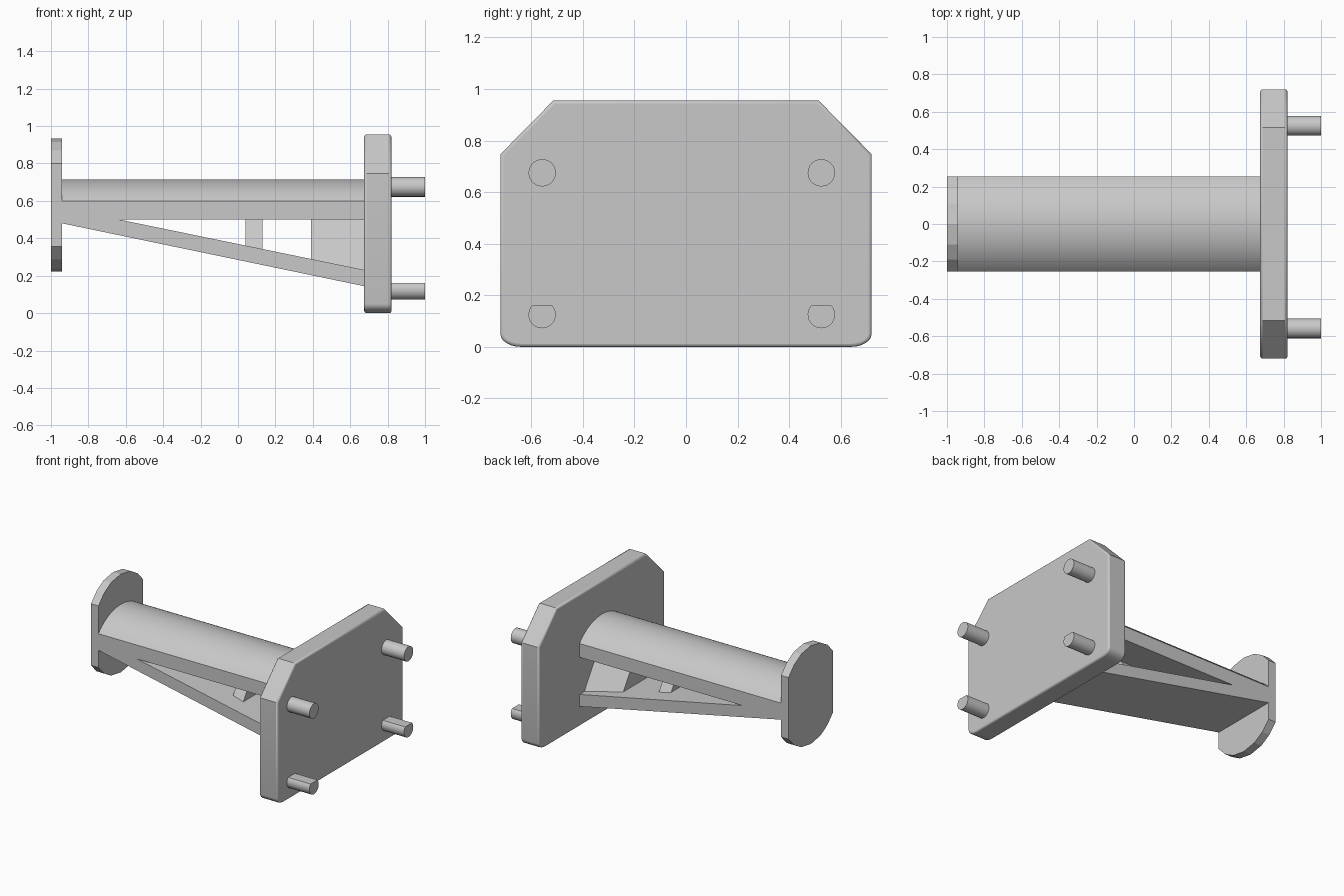
import bpy, bmesh, math

cube = bpy.data.objects.get("Cube")
if cube:
    bpy.data.objects.remove(cube, do_unlink=True)

grey = bpy.data.materials.new("plain grey")
grey.use_nodes = True
GREY = (0.58, 0.58, 0.58, 1)
grey.diffuse_color = GREY
grey.node_tree.nodes["Principled BSDF"].inputs["Base Color"].default_value = GREY


def prism(name, profile, axis, start, end, smooth=False, bevel=0):
    """Extrude a (y, z) profile along x, or an (x, z) profile along y."""
    def place(a, b, t):
        return (t, a, b) if axis == "x" else (a, t, b)
    bm = bmesh.new()
    face = bm.faces.new([bm.verts.new(place(a, b, start)) for a, b in profile])
    new = bmesh.ops.extrude_face_region(bm, geom=[face])["geom"]
    verts = [v for v in new if isinstance(v, bmesh.types.BMVert)]
    bmesh.ops.translate(bm, verts=verts, vec=place(0, 0, end - start))
    bmesh.ops.recalc_face_normals(bm, faces=bm.faces)
    mesh = bpy.data.meshes.new(name)
    bm.to_mesh(mesh)
    bm.free()
    mesh.materials.append(grey)
    obj = bpy.data.objects.new(name, mesh)
    bpy.context.collection.objects.link(obj)
    if bevel:
        mod = obj.modifiers.new("Rounded rim", "BEVEL")
        mod.width, mod.segments = bevel, 3
        mod.limit_method, mod.angle_limit = "ANGLE", math.radians(60)
    if smooth:
        bpy.ops.object.select_all(action="DESELECT")
        obj.select_set(True)
        bpy.context.view_layer.objects.active = obj
        bpy.ops.object.shade_smooth_by_angle(angle=math.radians(30))
    return obj


def arc(cy, cz, ry, rz, a0, a1, n):
    angles = [math.radians(a0 + (a1 - a0) * i / n) for i in range(n + 1)]
    return [(cy + ry * math.cos(a), cz + rz * math.sin(a)) for a in angles]


HALF = 0.255        # half width of the arm
WALL = 0.68         # inner face of the mounting plate

# Mounting plate: clipped top corners, rounded bottom corners
plate = [(0.515, 0.955), (-0.515, 0.955), (-0.72, 0.747)]
plate += arc(-0.64, 0.05, 0.08, 0.05, 180, 270, 6)
plate += arc(0.64, 0.05, 0.08, 0.05, 270, 360, 6)
plate += [(0.72, 0.747)]
prism("mounting_plate", plate, "x", 0.675, 0.82, smooth=True, bevel=0.012)

# Pegs: round on top, flattened on the lower pair
for side, y in (("right", -0.558), ("left", 0.525)):
    prism("upper_peg_" + side, arc(y, 0.675, 0.053, 0.053, 0, 345, 23),
          "x", 0.81, 1.0, smooth=True)
    prism("lower_peg_" + side, arc(y, 0.125, 0.053, 0.053, 138, 402, 20),
          "x", 0.81, 1.0, smooth=True)

# Arm: side frame with a triangular opening, and a rounded top
frame = [(-0.95, 0.482), (WALL, 0.143), (WALL, 0.23), (-0.635, 0.5),
         (WALL, 0.5), (WALL, 0.6), (-0.95, 0.6)]
prism("arm_frame", frame, "y", -HALF, HALF)
radius = (HALF ** 2 + 0.115 ** 2) / (2 * 0.115)
spread = math.degrees(math.asin(HALF / radius))
prism("arm_rounded_top",
      arc(0, 0.715 - radius, radius, radius, 90 - spread, 90 + spread, 24),
      "x", -0.95, WALL, smooth=True)

# Ribs inside the opening, leaning inwards towards the top
def rib_foot(x):
    return 0.23 + (WALL - x) * 0.27 / 1.315 - 0.02

for name, x0, x1 in (("middle_rib", 0.04, 0.13), ("wall_rib", 0.39, WALL)):
    foot = rib_foot(x1)
    wide = 0.2 - (foot - 0.23) * 0.67
    prism(name, [(-wide, foot), (wide, foot), (0.02, 0.505), (-0.02, 0.505)],
          "x", x0, x1)

# End flange: faceted disc with flat sides
half = [(HALF, 0.355), (0.19, 0.287), (0.11, 0.241), (0, 0.222)]
lower = half + [(-y, z) for y, z in reversed(half[:-1])]
upper = [(y, 1.156 - z) for y, z in reversed(lower)]
prism("end_flange", lower + upper, "x", -1.0, -0.94)
